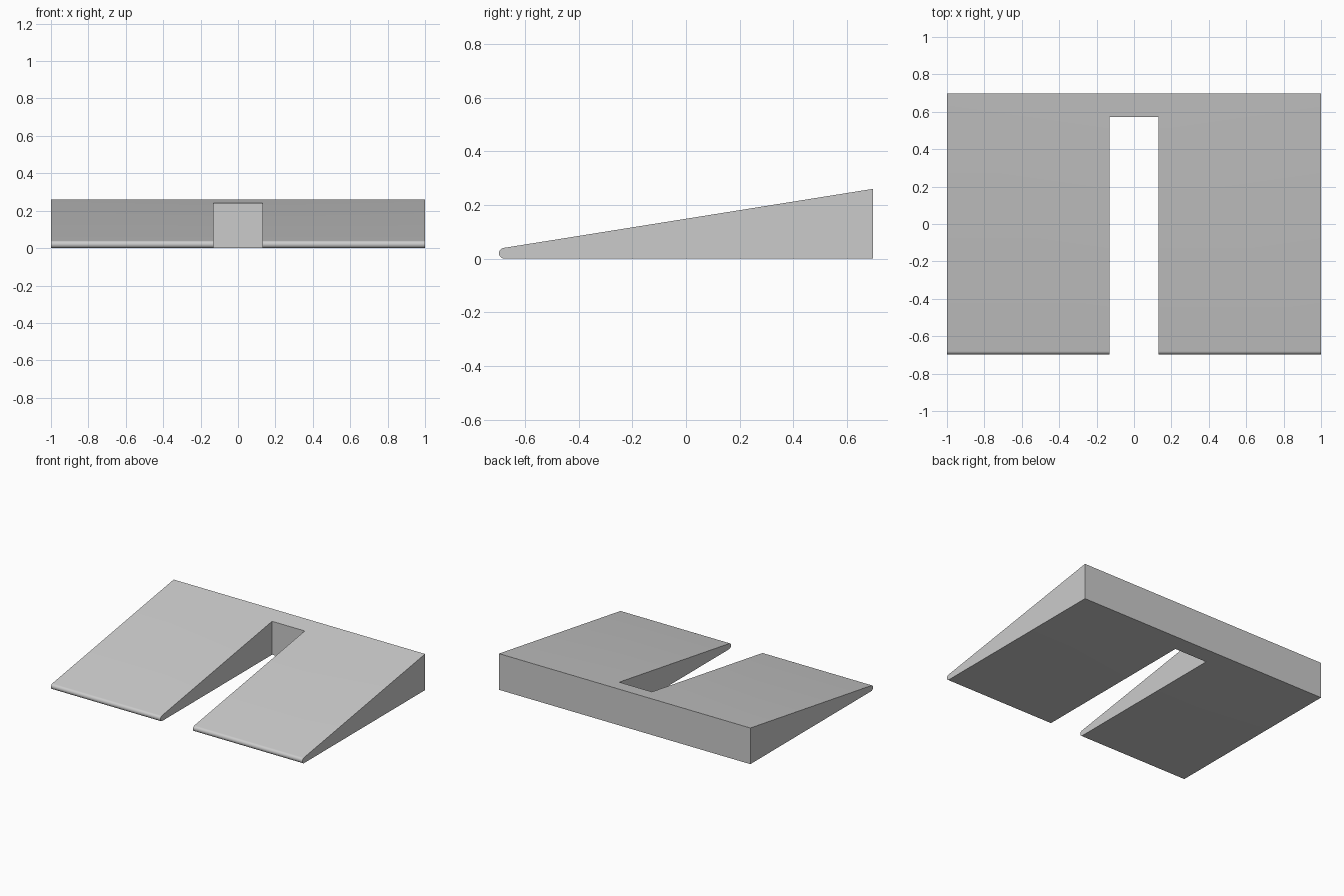
import bpy
import bmesh
from math import cos, sin, radians, atan2, pi

default_cube = bpy.data.objects.get("Cube")
if default_cube:
    bpy.data.objects.remove(default_cube, do_unlink=True)

HALF_WIDTH, HALF_DEPTH, HEIGHT = 1.0, 0.697, 0.26
NOSE_RADIUS = 0.02
SLOT_HALF, SLOT_END = 0.13, 0.573

grey = bpy.data.materials.new("plain grey")
grey.use_nodes = True
colour = (0.6, 0.6, 0.6, 1)
grey.diffuse_color = colour
grey.node_tree.nodes["Principled BSDF"].inputs["Base Color"].default_value = colour


def extrude_profile(name, profile, half_width):
    """Sweep a closed (y, z) profile across x, centred on x = 0."""
    bm = bmesh.new()
    face = bm.faces.new([bm.verts.new((-half_width, y, z)) for y, z in profile])
    swept = bmesh.ops.extrude_face_region(bm, geom=[face])["geom"]
    moved = [v for v in swept if isinstance(v, bmesh.types.BMVert)]
    bmesh.ops.translate(bm, verts=moved, vec=(2 * half_width, 0, 0))
    bmesh.ops.recalc_face_normals(bm, faces=bm.faces)
    mesh = bpy.data.meshes.new(name)
    bm.to_mesh(mesh)
    bm.free()
    mesh.materials.append(grey)
    obj = bpy.data.objects.new(name, mesh)
    bpy.context.collection.objects.link(obj)
    return obj


# Wedge profile: rounded nose at the front, straight slope, upright back
nose_y = -HALF_DEPTH + NOSE_RADIUS
slope = atan2(HEIGHT - 2 * NOSE_RADIUS, HALF_DEPTH - nose_y)
start, end = 1.5 * pi, pi / 2 + slope
steps = 16
nose = []
for i in range(steps + 1):
    a = start + (end - start) * i / steps
    nose.append((nose_y + NOSE_RADIUS * cos(a), NOSE_RADIUS + NOSE_RADIUS * sin(a)))
wedge = extrude_profile("ramp_wedge", nose + [(HALF_DEPTH, HEIGHT), (HALF_DEPTH, 0)], HALF_WIDTH)

# Slot open at the front, leaving a bridge along the back
cutter = extrude_profile("slot_cutter", [(-1, -1), (SLOT_END, -1), (SLOT_END, 1), (-1, 1)], SLOT_HALF)
cutter.hide_render = True
cut = wedge.modifiers.new("slot", "BOOLEAN")
cut.operation = "DIFFERENCE"
cut.solver = "EXACT"
cut.object = cutter

bpy.ops.object.select_all(action="DESELECT")
wedge.select_set(True)
bpy.context.view_layer.objects.active = wedge
bpy.ops.object.modifier_apply(modifier=cut.name)
bpy.data.objects.remove(cutter, do_unlink=True)

# Smooth nose, crisp edges elsewhere
bpy.ops.object.shade_smooth_by_angle(angle=radians(30))
